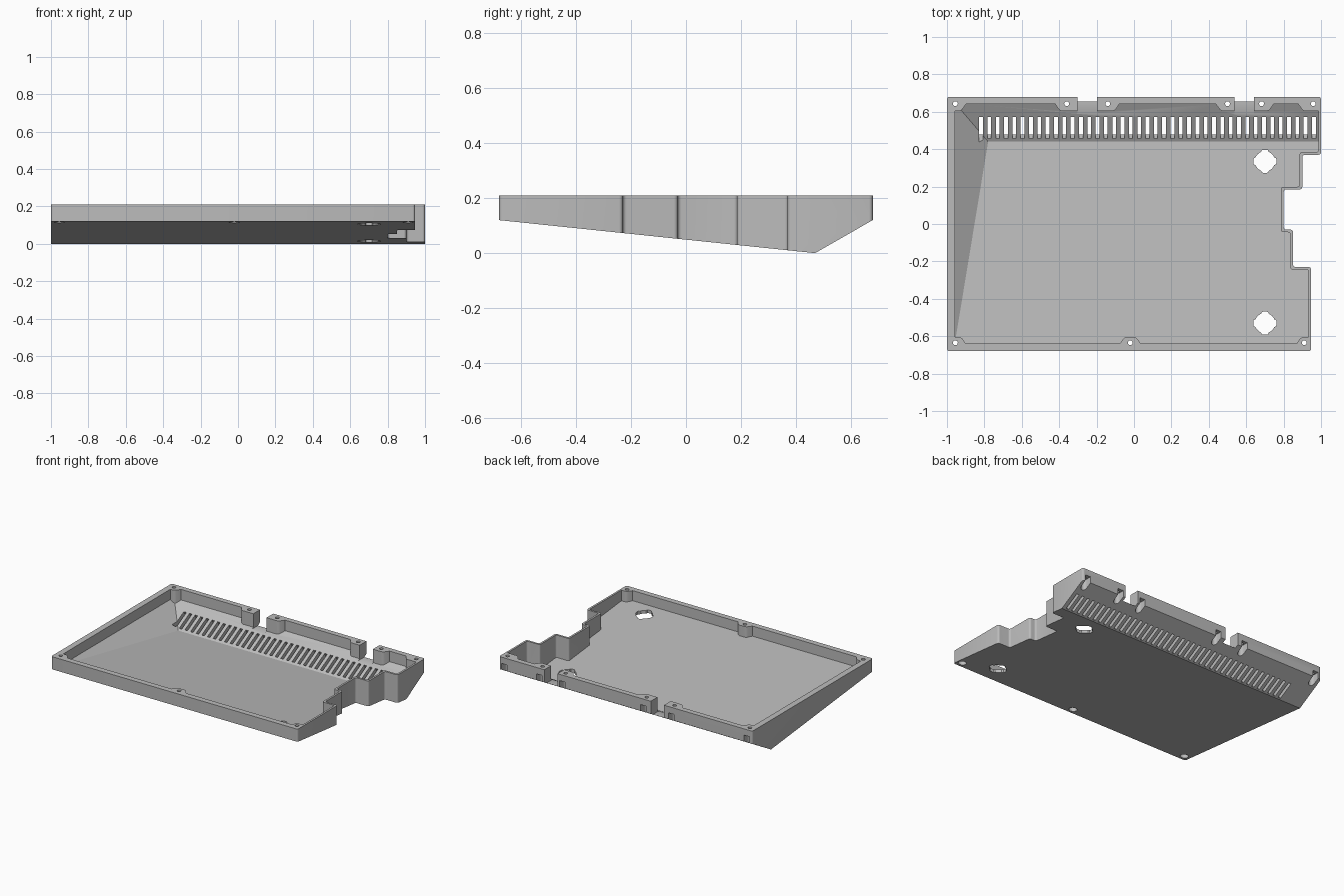
import bpy, bmesh
from math import cos, sin, pi, radians

if "Cube" in bpy.data.objects:
    bpy.data.objects.remove(bpy.data.objects["Cube"])

grey = bpy.data.materials.new("plain grey")
grey.use_nodes = True
grey.diffuse_color = (0.5, 0.5, 0.5, 1)
grey.node_tree.nodes["Principled BSDF"].inputs["Base Color"].default_value = (0.5, 0.5, 0.5, 1)


def make_object(name, bm):
    bmesh.ops.recalc_face_normals(bm, faces=bm.faces)
    mesh = bpy.data.meshes.new(name)
    bm.to_mesh(mesh)
    bm.free()
    mesh.materials.append(grey)
    ob = bpy.data.objects.new(name, mesh)
    bpy.context.collection.objects.link(ob)
    return ob


def add_prism(bm, outline, low, high, axis="z", rounding=0):
    """Extrude a closed outline along z (x, y points) or x (y, z points)."""
    def place(p, h):
        return (p[0], p[1], h) if axis == "z" else (h, p[0], p[1])
    bottom = [bm.verts.new(place(p, low)) for p in outline]
    top = [bm.verts.new(place(p, high)) for p in outline]
    bm.faces.new(bottom)
    bm.faces.new(top)
    n = len(outline)
    for i in range(n):
        j = (i + 1) % n
        bm.faces.new((bottom[i], bottom[j], top[j], top[i]))
    if rounding:
        bmesh.ops.recalc_face_normals(bm, faces=bm.faces)
        edges = [bm.edges.get((a, b)) for a, b in zip(bottom, top)]
        bmesh.ops.bevel(bm, geom=edges, offset=rounding, segments=4,
                        profile=0.5, affect="EDGES")


def prism(name, *args, **kw):
    bm = bmesh.new()
    add_prism(bm, *args, **kw)
    return make_object(name, bm)


def circle(x, y, r, n=20):
    return [(x + r * cos(2 * pi * i / n), y + r * sin(2 * pi * i / n)) for i in range(n)]


def boolean(target, cutter, operation="DIFFERENCE"):
    mod = target.modifiers.new("cut", "BOOLEAN")
    mod.operation = operation
    mod.solver = "EXACT"
    mod.object = cutter
    bpy.context.view_layer.objects.active = target
    bpy.ops.object.modifier_apply(modifier=mod.name)
    bpy.data.objects.remove(cutter)


TOP = 0.21

# Outer shell: stepped plan cut by the wedge-shaped side profile
plan = [(-1, -0.68), (0.947, -0.68), (0.947, -0.23), (0.85, -0.23), (0.85, -0.03),
        (0.80, -0.03), (0.80, 0.185), (0.90, 0.185), (0.90, 0.37), (1, 0.37),
        (1, 0.68), (-1, 0.68)]
tray = prism("tray", plan, -0.2, TOP, rounding=0.014)
side = [(-0.8, 0.1325), (0.47, 0), (0.8, 0.189), (0.8, 0.4), (-0.8, 0.4)]
boolean(tray, prism("side_profile", side, -1.2, 1.2, axis="x"), "INTERSECT")

# Inner space: thin walls on the stepped side, thick rim elsewhere
inner = [(-0.957, -0.64), (0.933, -0.64), (0.933, -0.244), (0.836, -0.244),
         (0.836, -0.044), (0.786, -0.044), (0.786, 0.199), (0.886, 0.199),
         (0.886, 0.384), (0.986, 0.384), (0.986, 0.642), (-0.957, 0.642)]
cavity = prism("cavity", inner, -0.1, 0.4, rounding=0.012)

# Sloping floor with a slanted left bank and rear bank
bm = bmesh.new()
for p in [(-0.96, -0.65, 0.139), (-0.96, 0.65, 0.139), (-0.78, 0.44, 0.025),
          (1.1, 0.44, 0.025), (1.1, -0.65, 0.139), (1.1, 0.65, 0.139)]:
    bm.verts.new(p)
for x in (-0.96, 1.1):
    for y in (-0.65, 0.65):
        bm.verts.new((x, y, 0.5))
bmesh.ops.convex_hull(bm, input=bm.verts)
boolean(cavity, make_object("floor_shape", bm), "INTERSECT")

# Screw bosses with flared sides, left standing in the inner space
FLARE = 0.03
bosses = [(-1.1, -0.925, 1), (-0.395, -0.105, 1), (0.465, 0.72, 1), (0.905, 1.1, 1),
          (-1.1, -0.925, -1), (-0.05, 0.01, -1), (0.895, 1.1, -1)]
for x0, x1, s in bosses:
    shape = [(x0 - FLARE, s * 0.645), (x0, s * 0.604), (x1, s * 0.604),
             (x1 + FLARE, s * 0.645), (x1 + FLARE, s * 0.75), (x0 - FLARE, s * 0.75)]
    boolean(cavity, prism("boss", shape, -0.3, 0.6, rounding=0.012))
boolean(tray, cavity)

# Rear cable notches
for x in (-0.25, 0.59):
    box = [(x - 0.052, 0.5), (x + 0.052, 0.5), (x + 0.052, 0.8), (x - 0.052, 0.8)]
    boolean(tray, prism("notch", box, 0.106, 0.4))

# Screw holes, with pockets below: open to the back, round at the front
screws, pockets = bmesh.new(), bmesh.new()
for x in (-0.955, -0.36, -0.14, 0.5, 0.682, 0.958):
    add_prism(screws, circle(x, 0.643, 0.013), -0.3, 0.4)
    r = 0.022
    slot = [(x + r * cos(a), 0.643 + r * sin(a)) for a in
            [pi + pi * i / 10 for i in range(11)]] + [(x + r, 0.8), (x - r, 0.8)]
    add_prism(pockets, slot, -0.2, 0.165)
for x in (-0.955, -0.02, 0.91):
    add_prism(screws, circle(x, -0.635, 0.013), -0.3, 0.4)
    add_prism(pockets, circle(x, -0.635, 0.027), -0.2, 0.15)
boolean(tray, make_object("pockets", pockets))
boolean(tray, make_object("screw_holes", screws))

# Row of vent slots through the rear bank
vents = bmesh.new()
slot = [(0.52, -0.045), (0.605, 0.025), (0.545, 0.155), (0.415, 0.085)]
for i in range(41):
    x = -0.818 + i * 0.0445
    add_prism(vents, slot, x - 0.010, x + 0.010, axis="x")
boolean(tray, make_object("vents", vents))

# Round foot openings with four lobes
feet = bmesh.new()
for y in (0.335, -0.53):
    outline = []
    for i in range(48):
        a = 2 * pi * i / 48
        r = 0.062 if (i + 2) % 12 < 5 else 0.054
        outline.append((0.7 + r * cos(a), y + r * sin(a)))
    add_prism(feet, outline, -0.2, 0.4)
boolean(tray, make_object("foot_openings", feet))

# Smooth the rounded corners, keep the rest crisp
bpy.ops.object.select_all(action="DESELECT")
tray.select_set(True)
bpy.context.view_layer.objects.active = tray
bpy.ops.object.shade_smooth_by_angle(angle=radians(30))
